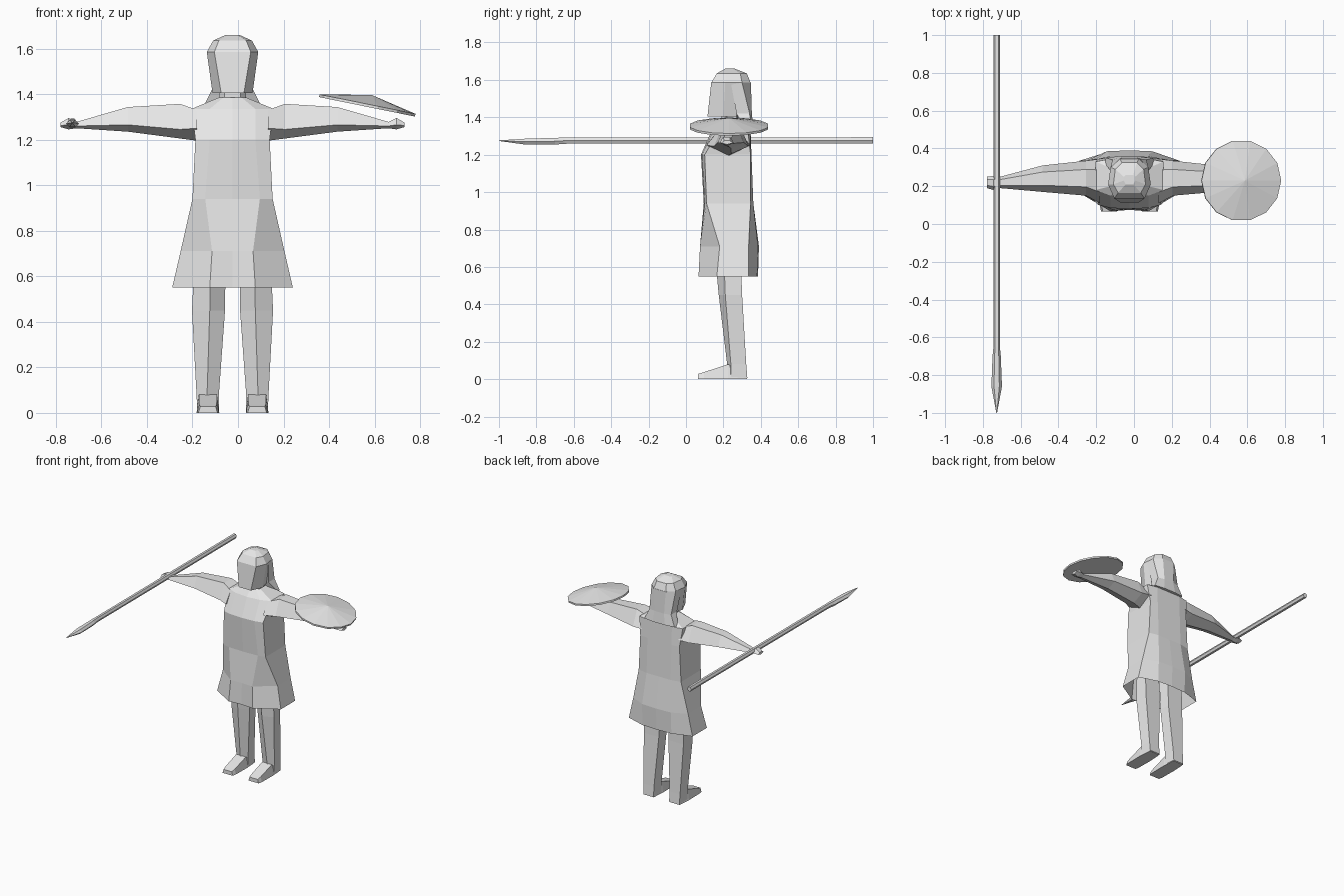
import bpy, bmesh, math
from mathutils import Matrix

if "Cube" in bpy.data.objects:
    bpy.data.objects.remove(bpy.data.objects["Cube"])

CX = -0.024  # centre line of the figure

grey = bpy.data.materials.new("plain_grey")
grey.diffuse_color = (0.8, 0.8, 0.8, 1)
grey.use_nodes = True
grey.node_tree.nodes["Principled BSDF"].inputs["Base Color"].default_value = grey.diffuse_color


def finish(name, bm):
    bmesh.ops.recalc_face_normals(bm, faces=bm.faces)
    me = bpy.data.meshes.new(name)
    bm.to_mesh(me)
    bm.free()
    me.materials.append(grey)
    ob = bpy.data.objects.new(name, me)
    bpy.context.collection.objects.link(ob)
    return ob


def loft(name, rings, start=True, end=True, side=1, cx=CX):
    """Skin a list of equal closed rings; side=-1 mirrors across the centre line."""
    bm = bmesh.new()
    vs = [[bm.verts.new((cx + side * x, y, z)) for x, y, z in r] for r in rings]
    n = len(vs[0])
    for a, b in zip(vs, vs[1:]):
        for i in range(n):
            j = (i + 1) % n
            bm.faces.new((a[i], a[j], b[j], b[i]))
    if start:
        bm.faces.new(vs[0])
    if end:
        bm.faces.new(vs[-1])
    return finish(name, bm)


def sym(z, half):
    """Full ring at height z from right-half points, front to back."""
    left = [(-x, y, z) for x, y in reversed(half) if x > 0]
    return [(x, y, z) for x, y in half] + left


# Tunic, open at the hem
loft("tunic", [
    sym(0.55, [(0, .075), (.1, .067), (.265, .165), (.265, .335), (.12, .38), (0, .385)]),
    sym(0.71, [(0, .08), (.09, .075), (.228, .18), (.228, .335), (.12, .385), (0, .39)]),
    sym(0.94, [(0, .095), (.12, .1), (.176, .11), (.176, .345), (.1, .36), (0, .36)]),
    sym(1.20, [(0, .08), (.1, .085), (.163, .1), (.163, .345), (.1, .35), (0, .35)]),
    sym(1.335, [(0, .14), (.1, .15), (.18, .18), (.18, .33), (.1, .345), (0, .345)]),
    sym(1.385, [(0, .18), (.04, .19), (.06, .21), (.06, .28), (.04, .3), (0, .3)]),
], start=False)

# Neck
loft("neck", [sym(z, [(.035, .19), (.06, .22), (.06, .27), (.035, .3)])
              for z in (1.36, 1.43)])

# Head
loft("head", [
    sym(1.405, [(.05, .115), (.088, .2), (.07, .27), (.04, .29)]),
    sym(1.585, [(.08, .135), (.113, .21), (.1, .3), (.05, .345)]),
    sym(1.635, [(.06, .165), (.085, .21), (.075, .29), (.04, .325)]),
    sym(1.66, [(.02, .21), (.03, .23), (.03, .25), (.02, .26)]),
])

# Hair falling down the back and flaring at the shoulders
loft("hair", [
    sym(1.34, [(.06, .29), (.13, .32), (.125, .35), (.05, .36)]),
    sym(1.42, [(.05, .27), (.09, .27), (.09, .34), (.04, .352)]),
    sym(1.585, [(.06, .24), (.108, .24), (.1, .3), (.05, .347)]),
])

# Arm rings: x, front y, back y, bottom z, middle z, top z
ARM = [(.155, .11, .345, 1.195, 1.25, 1.33),
       (.23, .15, .335, 1.205, 1.245, 1.357),
       (.46, .17, .31, 1.235, 1.265, 1.343),
       (.685, .19, .25, 1.25, 1.26, 1.278),
       (.72, .18, .255, 1.245, 1.265, 1.295),
       (.755, .19, .25, 1.255, 1.262, 1.275)]


def arm_ring(x, f, b, lo, mid, top):
    m, d = (f + b) / 2, (b - f) / 4
    return [(x, f, mid), (x, m - d, top), (x, m + d, top), (x, b, mid), (x, m, lo)]


# Leg rings: inner, front ridge, outer, back outer, back inner
LEG = [(.72, [(.03, .21), (.095, .15), (.165, .2), (.165, .29), (.04, .29)]),
       (.45, [(.033, .22), (.1, .175), (.178, .21), (.165, .3), (.04, .3)]),
       (.08, [(.06, .24), (.112, .22), (.158, .24), (.152, .322), (.065, .322)]),
       (.005, [(.06, .24), (.11, .22), (.155, .24), (.15, .328), (.065, .328)])]

# Foot rings: y, half width, top z
FOOT = [(.325, .043, .02), (.225, .05, .08), (.095, .048, .037), (.065, .042, .028)]

for side, tag in ((-1, "left"), (1, "right")):
    loft(tag + "_arm", [arm_ring(*r) for r in ARM], side=side)
    loft(tag + "_leg", [[(x, y, z) for x, y in pts] for z, pts in LEG], side=side)
    loft(tag + "_foot", [[(.108 - w, y, 0), (.108 + w, y, 0),
                          (.108 + w * .8, y, t), (.108 - w * .8, y, t)]
                         for y, w, t in FOOT], side=side)


# Spear: six-sided shaft widening into a leaf-shaped point
def spear_ring(y, w, h, z):
    return [(w * math.cos(k * math.pi / 3), y, z + h * math.sin(k * math.pi / 3))
            for k in range(6)]


loft("spear", [spear_ring(1, .017, .019, 1.277),
               spear_ring(-.65, .017, .019, 1.275),
               spear_ring(-.7, .022, .021, 1.272),
               spear_ring(-.86, .028, .018, 1.27),
               spear_ring(-1, .002, .002, 1.275)], cx=-.727)

# Shield: shallow tilted cone with a thin rim
bm = bmesh.new()
N, R = 14, 0.215
low, rim = [[bm.verts.new((R * math.cos(2 * math.pi * i / N),
                           R * math.sin(2 * math.pi * i / N), z)) for i in range(N)]
            for z in (-.008, .004)]
apex = bm.verts.new((0.01, 0, .047))
bm.faces.new(low)
for i in range(N):
    j = (i + 1) % N
    bm.faces.new((low[i], low[j], rim[j], rim[i]))
    bm.faces.new((rim[i], rim[j], apex))
bm.transform(Matrix.Translation((.568, .23, 1.352)) @ Matrix.Rotation(.2, 4, 'Y'))
finish("shield", bm)
